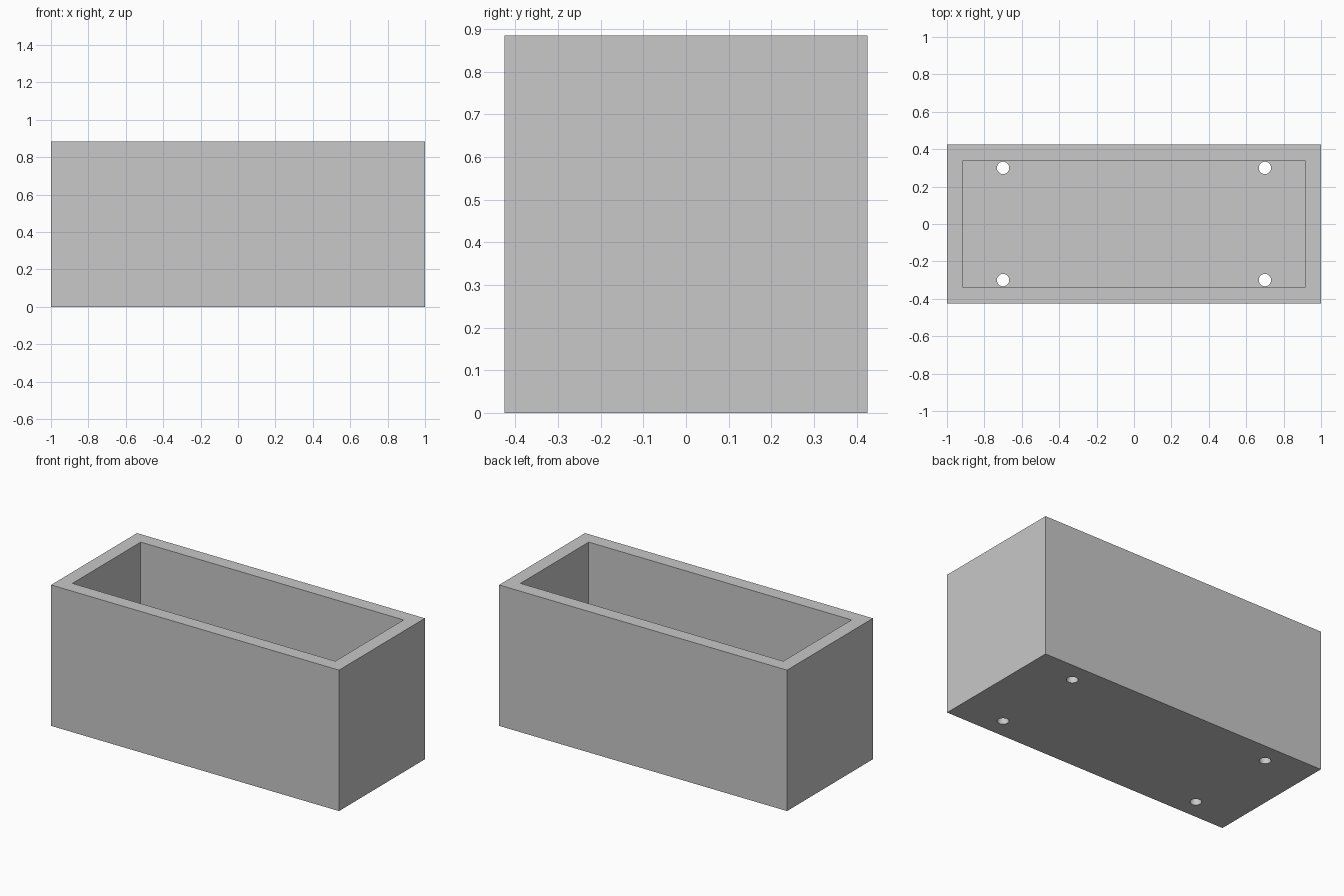
import bpy
import bmesh
from mathutils import Matrix, Vector

LENGTH, DEPTH, HEIGHT = 2.0, 0.852, 0.885
WALL, FLOOR = 0.087, 0.087
HOLE_X, HOLE_Y, HOLE_RADIUS = 0.70, 0.30, 0.033

default = bpy.data.objects.get("Cube")
if default:
    bpy.data.objects.remove(default, do_unlink=True)

# Single grey concrete colour
concrete = bpy.data.materials.new("concrete_grey")
concrete.use_nodes = True
grey = (0.58, 0.58, 0.58, 1)
concrete.diffuse_color = grey
concrete.node_tree.nodes["Principled BSDF"].inputs["Base Color"].default_value = grey


def make_object(name, bm):
    mesh = bpy.data.meshes.new(name)
    bm.to_mesh(mesh)
    bm.free()
    mesh.materials.append(concrete)
    obj = bpy.data.objects.new(name, mesh)
    bpy.context.collection.objects.link(obj)
    return obj


# Planter box: block with an evenly inset top pushed down to the floor
bm = bmesh.new()
bmesh.ops.create_cube(bm, size=1)
bmesh.ops.scale(bm, vec=(LENGTH, DEPTH, HEIGHT), verts=bm.verts)
bmesh.ops.translate(bm, vec=(0, 0, HEIGHT / 2), verts=bm.verts)
bm.normal_update()
top = max(bm.faces, key=lambda f: f.calc_center_median().z)
bmesh.ops.inset_region(bm, faces=[top], thickness=WALL, use_even_offset=True)
cavity = bmesh.ops.extrude_discrete_faces(bm, faces=[top])["faces"][0]
bmesh.ops.translate(bm, vec=Vector((0, 0, FLOOR - HEIGHT)), verts=cavity.verts)
bmesh.ops.recalc_face_normals(bm, faces=bm.faces)
planter = make_object("planter_box", bm)

# Four drainage holes through the floor
bm = bmesh.new()
for sx in (-1, 1):
    for sy in (-1, 1):
        bmesh.ops.create_cone(
            bm, cap_ends=True, segments=32, radius1=HOLE_RADIUS,
            radius2=HOLE_RADIUS, depth=FLOOR * 3,
            matrix=Matrix.Translation((sx * HOLE_X, sy * HOLE_Y, FLOOR / 2)))
cutter = make_object("drain_hole_cutter", bm)
cutter.hide_render = True

drill = planter.modifiers.new("drain_holes", "BOOLEAN")
drill.operation = "DIFFERENCE"
drill.solver = "EXACT"
drill.object = cutter

# Apply the holes, drop the cutter and keep the corners sharp
bpy.ops.object.select_all(action="DESELECT")
planter.select_set(True)
bpy.context.view_layer.objects.active = planter
bpy.ops.object.modifier_apply(modifier=drill.name)
bpy.data.objects.remove(cutter, do_unlink=True)
bpy.ops.object.shade_smooth_by_angle()
